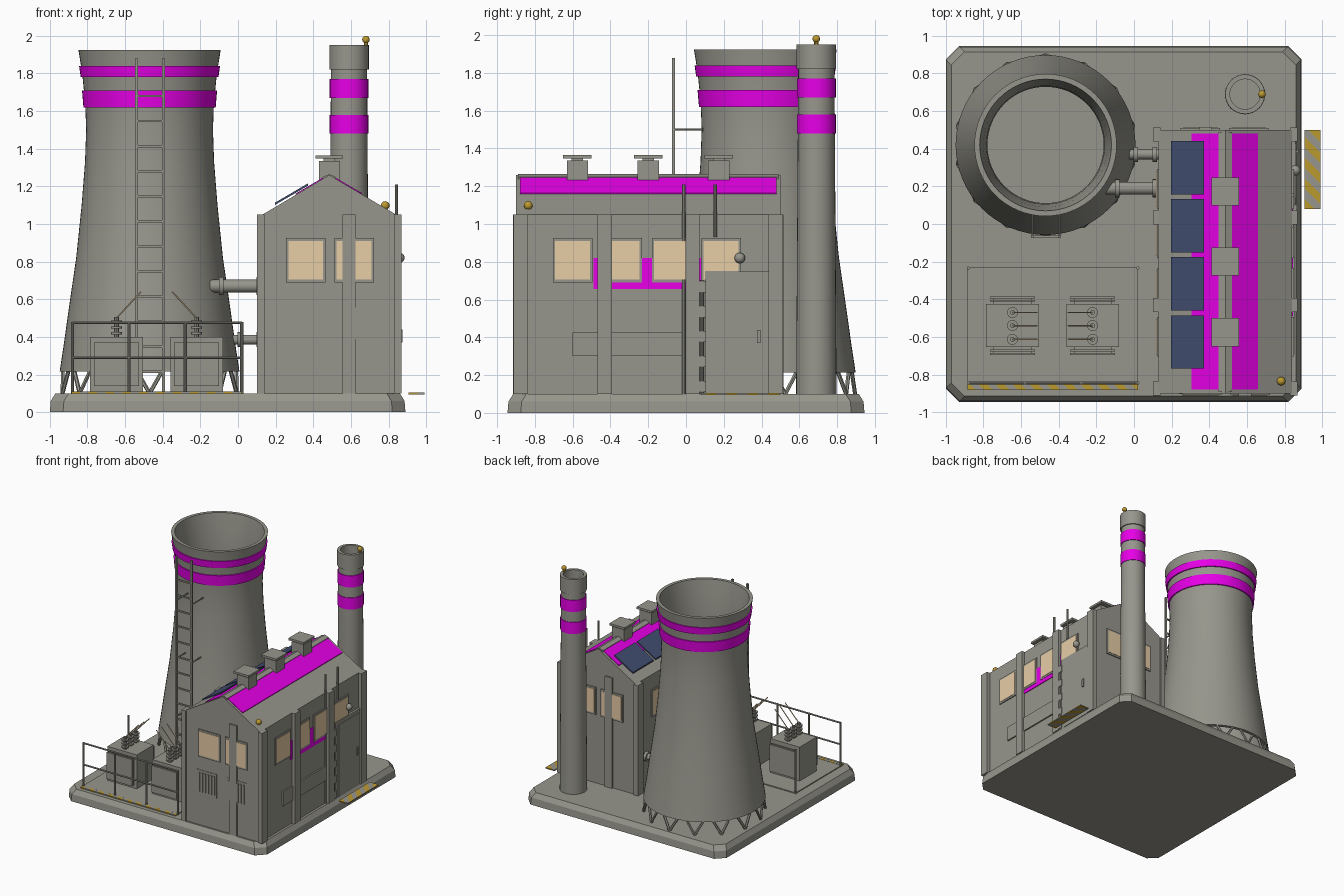
import bpy, bmesh, math
from mathutils import Vector

cube = bpy.data.objects.get("Cube")
if cube:
    bpy.data.objects.remove(cube, do_unlink=True)


def material(name, r, g, b):
    m = bpy.data.materials.new(name)
    m.use_nodes = True
    m.diffuse_color = (r, g, b, 1)
    m.node_tree.nodes["Principled BSDF"].inputs["Base Color"].default_value = (r, g, b, 1)
    return m


GREY = material("concrete grey", .31, .305, .265)
MAGENTA = material("magenta", .85, 0, .85)
TAN = material("warm window", .80, .61, .38)
NAVY = material("solar navy", .055, .075, .16)
YELLOW = material("safety yellow", .5, .32, .03)


def finish(name, bm, *mats, smooth=False):
    bmesh.ops.remove_doubles(bm, verts=bm.verts, dist=1e-5)
    bmesh.ops.recalc_face_normals(bm, faces=bm.faces)
    me = bpy.data.meshes.new(name)
    bm.to_mesh(me)
    bm.free()
    for m in mats:
        me.materials.append(m)
    if smooth:
        me.polygons.foreach_set("use_smooth", [True] * len(me.polygons))
        me.set_sharp_from_angle(angle=math.radians(35))
    ob = bpy.data.objects.new(name, me)
    bpy.context.collection.objects.link(ob)
    return ob


def box_mesh(lo, hi):
    bm = bmesh.new()
    bmesh.ops.create_cube(bm, size=1)
    for v in bm.verts:
        v.co = [a + (b - a) * (c + .5) for a, b, c in zip(lo, hi, v.co)]
    return bm


def box(name, lo, hi, mat=GREY):
    return finish(name, box_mesh(lo, hi), mat)


def prism(name, profile, y0, y1, mat=GREY):
    """Extrude an x-z profile along y."""
    bm = bmesh.new()
    f = bm.faces.new([bm.verts.new((x, y0, z)) for x, z in profile])
    new = bmesh.ops.extrude_face_region(bm, geom=[f])["geom"]
    bmesh.ops.translate(bm, vec=(0, y1 - y0, 0), verts=[g for g in new if isinstance(g, bmesh.types.BMVert)])
    return finish(name, bm, mat)


def lathe(name, profile, x, y, mat=GREY, seg=48, closed=False):
    """Turn an r-z profile around a vertical axis."""
    bm = bmesh.new()
    rings = [[bm.verts.new((x + r * math.cos(math.tau * i / seg), y + r * math.sin(math.tau * i / seg), z))
              for i in range(seg)] for r, z in profile]
    pairs = list(zip(rings, rings[1:])) + ([(rings[-1], rings[0])] if closed else [])
    for a, b in pairs:
        for i in range(seg):
            j = (i + 1) % seg
            bm.faces.new((a[i], a[j], b[j], b[i]))
    return finish(name, bm, mat, smooth=True)


def rod(name, a, b, r, mat=GREY, seg=10):
    a, b = Vector(a), Vector(b)
    bm = bmesh.new()
    bmesh.ops.create_cone(bm, cap_ends=True, segments=seg, radius1=r, radius2=r, depth=(b - a).length)
    q = (b - a).to_track_quat('Z', 'Y')
    for v in bm.verts:
        v.co = q @ v.co + (a + b) / 2
    return finish(name, bm, mat, smooth=True)


def ball(name, pos, r, mat):
    bm = bmesh.new()
    bmesh.ops.create_uvsphere(bm, u_segments=16, v_segments=10, radius=r)
    bmesh.ops.translate(bm, vec=pos, verts=bm.verts)
    return finish(name, bm, mat, smooth=True)


def hazard_strip(name, lo, hi, step):
    """Thin plate cut along diagonals, with alternating colours."""
    bm = box_mesh(lo, hi)
    n = Vector((1, 1, 0)).normalized()
    start = lo[0] + lo[1]
    for i in range(1, int((hi[0] + hi[1] - start) / step) + 1):
        bmesh.ops.bisect_plane(bm, geom=bm.verts[:] + bm.edges[:] + bm.faces[:],
                               plane_co=(start + i * step, 0, 0), plane_no=n)
    for f in bm.faces:
        c = f.calc_center_median()
        f.material_index = int((c.x + c.y - start) / step) % 2
    return finish(name, bm, YELLOW, GREY)


# Foundation slab with chamfered corners and sloped rim
bm = bmesh.new()
rings = []
for z, d in ((0, 0), (.06, .005), (.1, .03)):
    x0, x1, y0, y1, c = -1 + d, .89 - d, -.945 + d, .945 - d, .07
    pts = [(x0 + c, y0), (x1 - c, y0), (x1, y0 + c), (x1, y1 - c),
           (x1 - c, y1), (x0 + c, y1), (x0, y1 - c), (x0, y0 + c)]
    rings.append([bm.verts.new((x, y, z)) for x, y in pts])
for a, b in zip(rings, rings[1:]):
    for i in range(8):
        j = (i + 1) % 8
        bm.faces.new((a[i], a[j], b[j], b[i]))
bm.faces.new(rings[0])
bm.faces.new(rings[-1])
finish("foundation_slab", bm, GREY)

# Cooling tower
TX, TY = -.47, .42
SHELL = [(.478, .215), (.456, .36), (.425, .58), (.39, .82), (.361, 1.1), (.343, 1.33),
         (.337, 1.5), (.342, 1.64), (.358, 1.8), (.378, 1.925)]
lathe("tower_shell", SHELL + [(r - .028, z) for r, z in reversed(SHELL)], TX, TY, seg=64, closed=True)


def tower_r(z):
    for (r0, z0), (r1, z1) in zip(SHELL, SHELL[1:]):
        if z <= z1:
            return r0 + (r1 - r0) * (z - z0) / (z1 - z0)


for z0, z1 in ((1.62, 1.71), (1.78, 1.84)):
    lathe("tower_band", [(tower_r(z) + d, z) for z, d in ((z0, .01), (z1, .01), (z1, -.01), (z0, -.01))],
          TX, TY, MAGENTA, 64, True)
for i in range(14):
    for s in (-1, 1):
        a = math.tau * i / 14 - math.pi / 2
        b = a + s * .16
        rod("tower_leg", (TX + .475 * math.cos(a), TY + .475 * math.sin(a), .1),
            (TX + .462 * math.cos(b), TY + .462 * math.sin(b), .23), .011, seg=6)

# Tower ladder
for x in (-.54, -.395):
    box("ladder_rail", (x - .008, -.075, .1), (x + .008, -.058, 1.88))
for i in range(12):
    z = .215 + i * .1332
    box("ladder_rung", (-.54, -.072, z - .006), (-.395, -.06, z + .006))
for z in (.5, 1.0, 1.5):
    for x in (-.54, -.395):
        rod("ladder_bracket", (x, -.065, z), (x, TY - tower_r(z) + .03, z), .006, seg=6)

# Chimney
CX, CY = .59, .69
lathe("chimney", [(0, .1), (.107, .1), (.096, 1.82), (.105, 1.82), (.105, 1.95), (.08, 1.95),
                  (.08, 1.75), (0, 1.75)], CX, CY, seg=32)
for z in (1.48, 1.67):
    lathe("chimney_band", [(.103, z), (.103, z + .1), (.09, z + .1), (.09, z)], CX, CY, MAGENTA, 32, True)
rod("beacon_post", (.68, CY, 1.94), (.68, CY, 1.97), .012, YELLOW)
ball("beacon", (.68, CY, 1.98), .02, YELLOW)

# Building
X0, X1, Y0, Y1, RX = .13, .84, -.9, .5, .485


def roof_z(x):
    return 1.26 - .585 * abs(x - RX)


box("hall_walls", (X0, Y0, .1), (X1, Y1, 1.05))
prism("gable_roof", [(X0, 1.05), (X1, 1.05), (RX, 1.26)], Y0, Y1)


def wall_box(name, side, u, z0, z1, w, d, mat=GREY):
    """Box standing out by d from one wall, centred at u along it."""
    if side in ("left", "right"):
        a, b = (X0 - d, X0 + .01) if side == "left" else (X1 - .01, X1 + d)
        return box(name, (a, u - w / 2, z0), (b, u + w / 2, z1), mat)
    a, b = (Y0 - d, Y0 + .01) if side == "front" else (Y1 - .01, Y1 + d)
    return box(name, (u - w / 2, a, z0), (u + w / 2, b, z1), mat)


def window(side, u):
    wall_box("window_frame", side, u, .69, .925, .21, .009)
    wall_box("window_glass", side, u, .705, .91, .185, .012, TAN)


for side in ("left", "right"):
    for u in (-.875, -.43, .035, .475):
        wall_box("side_pilaster", side, u, .1, 1.05, .075, .03)
    for i in range(4):
        window(side, -.6 + i * .262)
for side, xs, px in (("front", (.36, .617), .59), ("back", (.61, .353), .38)):
    wall_box("end_pilaster", side, px, .1, 1.05, .07, .015)
    for x in xs:
        window(side, x)
for x in (.335, .617):
    wall_box("louvre_frame", "front", x, .37, .575, .19, .004)
    for i in range(6):
        wall_box("louvre_slat", "front", x - .07 + i * .028, .39, .555, .014, .011)

# Right wall fittings
wall_box("wall_sign", "right", -.205, .655, .82, .57, .006, MAGENTA)
wall_box("service_panel", "right", -.31, .3, .425, .58, .012)
wall_box("door_frame", "right", .283, .1, .75, .365, .018)
wall_box("door_leaf", "right", .283, .1, .72, .29, .024)
wall_box("door_handle", "right", .385, .37, .44, .018, .035)
ball("door_lamp", (.857, .285, .82), .028, GREY)
rod("wall_conduit", (.853, .085, .1), (.853, .085, .7), .01)
for i in range(5):
    wall_box("conduit_clip", "right", .085, .11 + i * .132, .17 + i * .132, .04, .026)
for y, z in ((-.012, .1), (.155, .93)):
    rod("aerial", (.843, y, z), (.843, y, 1.21), .009)


# Roof fittings
def roof_plate(name, xa, xb, y0, y1, lift, t, mat):
    za, zb = roof_z(xa) + lift, roof_z(xb) + lift
    prism(name, [(xa, za), (xb, zb), (xb, zb + t), (xa, za + t)], y0, y1, mat)


roof_plate("roof_stripe_left", .305, .45, -.88, .48, 0, .006, MAGENTA)
roof_plate("roof_stripe_right", .515, .66, -.88, .48, 0, .006, MAGENTA)
prism("ridge_cap", [(.45, 1.235), (.52, 1.235), (.52, 1.25), (RX, 1.265), (.45, 1.25)], Y0 + .01, Y1 - .01)
for i in range(4):
    y = .3 - i * .309
    roof_plate("solar_panel", .197, .373, y - .142, y + .142, .01, .012, NAVY)
for y in (-.575, -.2, .173):
    box("vent_body", (.43, y - .056, 1.2), (.543, y + .056, 1.335))
    box("vent_neck", (.455, y - .03, 1.33), (.515, y + .03, 1.35))
    box("vent_cap", (.412, y - .075, 1.347), (.557, y + .075, 1.365))
ball("roof_beacon", (.782, -.835, 1.098), .023, YELLOW)

# Pipes between tower and building
for x, y, z, r in ((-.15, .19, .67, .034), (-.05, .37, .385, .026)):
    rod("link_pipe", (x, y, z), (X0 + .01, y, z), r, seg=20)
    for fx in (x + .06, X0 - .02):
        rod("pipe_flange", (fx - .012, y, z), (fx + .012, y, z), r + .014, seg=20)

# Transformer yard
box("yard_pad", (-.885, -.85, .09), (.02, -.23, .108))
hazard_strip("yard_hazard_strip", (-.885, -.882, .1), (.02, -.852, .109), .045)
hazard_strip("door_hazard_plate", (.905, .08, .095), (.99, .5, .104), .055)
for x in (-.88, -.58, -.28, .02):
    rod("fence_post", (x, -.845, .1), (x, -.845, .48), .009)
for z in (.29, .475):
    rod("fence_rail", (-.88, -.845, z), (.02, -.845, z), .007)
for x in (-.88, .02):
    rod("yard_corner_post", (x, -.235, .1), (x, -.235, .48), .009)
for cx, lean in ((-.646, 1), (-.22, -1)):
    box("transformer_tank", (cx - .14, -.655, .105), (cx + .14, -.425, .4))
    for y in (-.672, -.69, -.408, -.39):
        box("radiator_fin", (cx - .12, y - .005, .14), (cx + .12, y + .005, .37))
    box("radiator_header", (cx - .1, -.69, .24), (cx + .1, -.39, .27))
    for y in (-.47, -.54, -.613):
        rod("bushing_core", (cx, y, .39), (cx, y, .505), .013)
        for z in (.42, .45, .48):
            rod("bushing_disc", (cx, y, z - .006), (cx, y, z + .006), .029, seg=16)
        rod("power_line", (cx, y, .5), (cx + lean * .13, y, .64), .004, TAN, 6)
